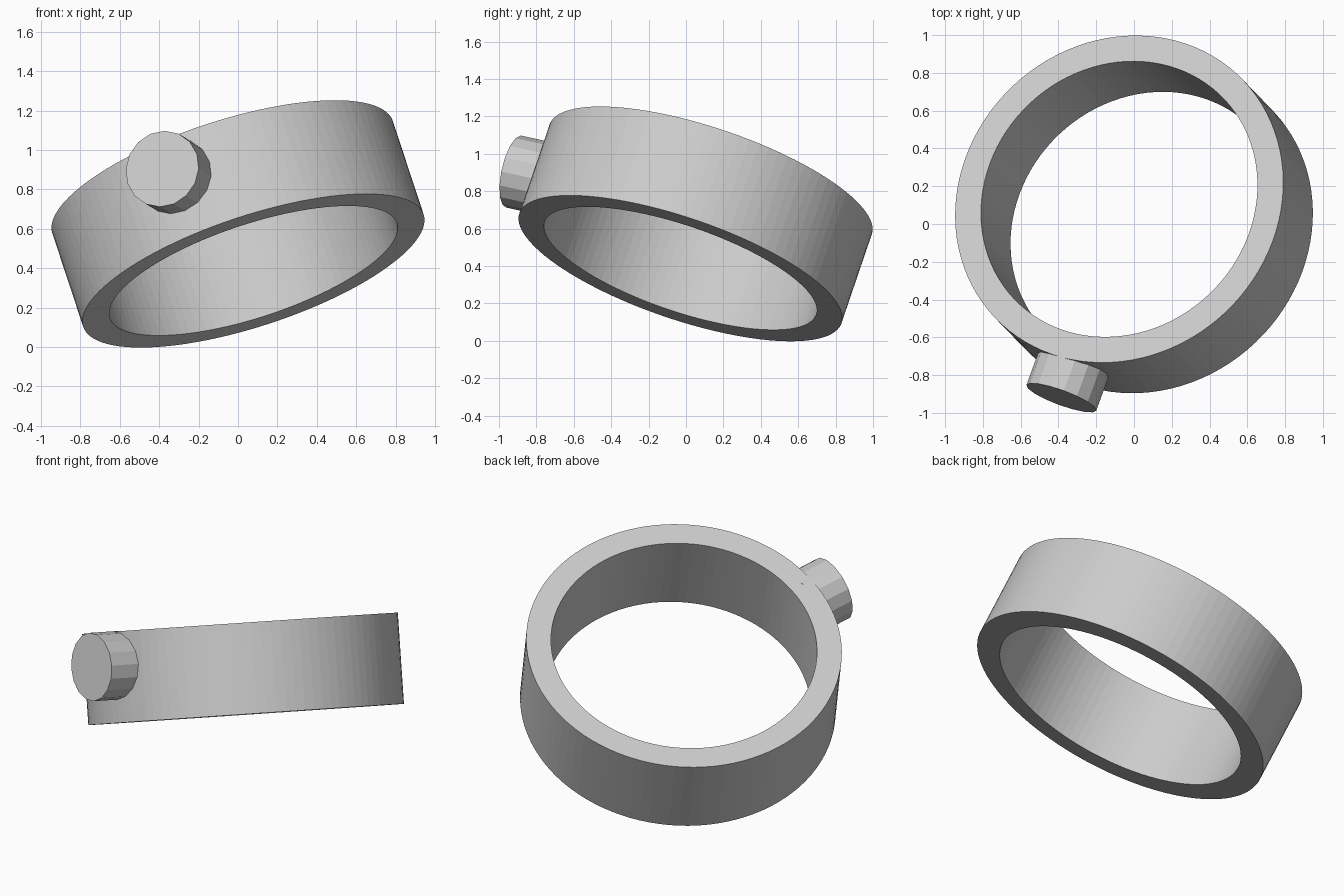
import bpy, bmesh, math
from mathutils import Vector, Matrix

cube = bpy.data.objects.get("Cube")
if cube:
    bpy.data.objects.remove(cube, do_unlink=True)

# Tilted frame: band axis and the radial direction of the peg
CENTER = Vector((0, 0.051, 0.625))
AXIS = Vector((-0.298, 0.308, 0.903)).normalized()
OUT = Vector((-0.338, -0.919, 0.203))
OUT = (OUT - AXIS * OUT.dot(AXIS)).normalized()
SIDE = AXIS.cross(OUT)
FRAME = Matrix((OUT, SIDE, AXIS)).transposed().to_4x4()
FRAME.translation = CENTER

OUTER, INNER, HALF = 0.91, 0.767, 0.263

grey = bpy.data.materials.new("plain_grey")
grey.use_nodes = True
colour = (0.6, 0.6, 0.6, 1)
grey.diffuse_color = colour
grey.node_tree.nodes["Principled BSDF"].inputs["Base Color"].default_value = colour


def add_part(name, bm):
    bmesh.ops.recalc_face_normals(bm, faces=bm.faces)
    mesh = bpy.data.meshes.new(name)
    bm.to_mesh(mesh)
    bm.free()
    mesh.materials.append(grey)
    obj = bpy.data.objects.new(name, mesh)
    obj.matrix_world = FRAME
    bpy.context.collection.objects.link(obj)
    return obj


# Band: rectangular section spun around the tilted axis
bm = bmesh.new()
section = [bm.verts.new((r, 0, z)) for r, z in
           ((INNER, -HALF), (OUTER, -HALF), (OUTER, HALF), (INNER, HALF))]
edges = [bm.edges.new((section[i], section[(i + 1) % 4])) for i in range(4)]
bmesh.ops.spin(bm, geom=section + edges, cent=(0, 0, 0), axis=(0, 0, 1),
               angle=math.tau, steps=100, use_merge=True)
bmesh.ops.remove_doubles(bm, verts=bm.verts, dist=0.0001)
add_part("band", bm)

# Peg: short faceted cylinder set into the band wall, a little above its middle
start, end = 0.847, 1.079
bm = bmesh.new()
place = (Matrix.Translation(((start + end) / 2, 0, 0.068))
         @ Matrix.Rotation(math.pi / 2, 4, 'Y'))
bmesh.ops.create_cone(bm, cap_ends=True, segments=16, radius1=0.197,
                      radius2=0.197, depth=end - start, matrix=place)
add_part("side_peg", bm)
